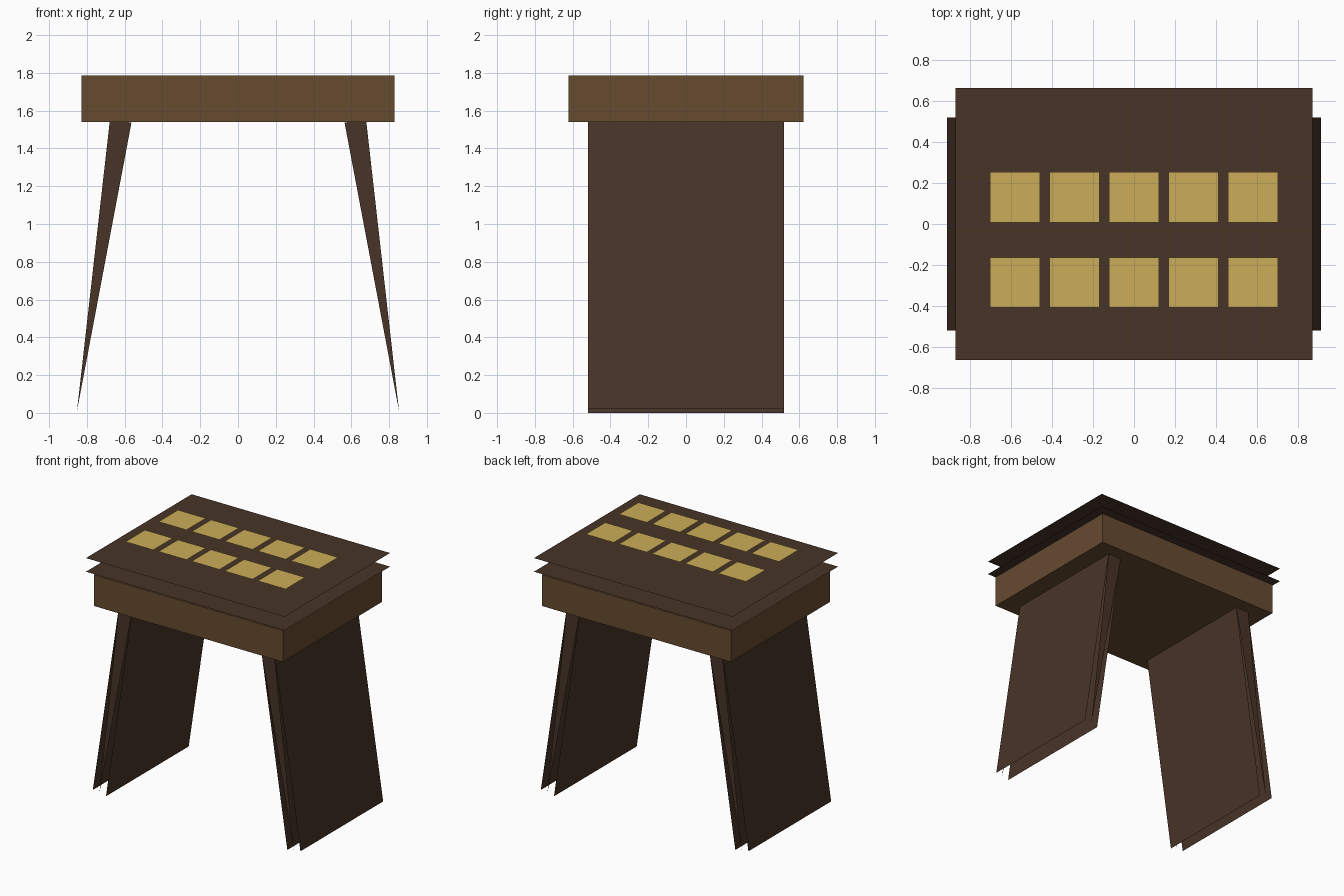
import bpy
from mathutils import Vector

if "Cube" in bpy.data.objects:
    bpy.data.objects.remove(bpy.data.objects["Cube"])


def material(name, rgb):
    m = bpy.data.materials.new(name)
    m.diffuse_color = (*rgb, 1)
    m.use_nodes = True
    m.node_tree.nodes["Principled BSDF"].inputs["Base Color"].default_value = m.diffuse_color
    return m


DARK = material("dark_wood", (0.065, 0.034, 0.020))
MID = material("mid_wood", (0.136, 0.070, 0.030))
GOLD = material("gold", (0.60, 0.42, 0.10))


def mesh_object(name, verts, faces, mat):
    me = bpy.data.meshes.new(name)
    me.from_pydata(verts, [], faces)
    me.materials.append(mat)
    ob = bpy.data.objects.new(name, me)
    bpy.context.collection.objects.link(ob)
    return ob


def sheet(name, cx, cy, z, sx, sy, mat):
    """Flat horizontal rectangle facing up."""
    x, y = sx / 2, sy / 2
    return mesh_object(name, [(cx - x, cy - y, z), (cx + x, cy - y, z),
                              (cx + x, cy + y, z), (cx - x, cy + y, z)],
                       [(0, 1, 2, 3)], mat)


# apron box under the table top
bpy.ops.mesh.primitive_cube_add(size=1, location=(0, 0, 1.663))
apron = bpy.context.object
apron.name = "apron"
apron.scale = (1.656, 1.244, 0.247)
apron.data.materials.append(MID)

# table top: lower and upper sheets without rims
top_lower = sheet("top_lower_sheet", 0, 0, 1.815, 1.74, 1.324, DARK)
top_lower.data.flip_normals()
sheet("top_upper_sheet", 0, 0, 1.923, 1.74, 1.324, DARK)

# two rows of five floating square tiles
for row, y in enumerate((-0.285, 0.13)):
    for col in range(5):
        sheet(f"tile_{row}_{col}", (col - 2) * 0.29, y, 2.0, 0.245, 0.245, GOLD)

# splayed legs: inner and outer boards, with tapering triangles closing the ends
HALF = 0.518
INNER = ((0.564, 1.537), (0.795, 0.0))
OUTER = ((0.678, 1.553), (0.91, 0.02))
TIP = (0.8525, 0.01)

for label, s in (("left", -1), ("right", 1)):
    for part, ((xt, zt), (xb, zb)), out in (("inner", INNER, -1), ("outer", OUTER, 1)):
        verts = [(s * xb, -HALF, zb), (s * xb, HALF, zb),
                 (s * xt, HALF, zt), (s * xt, -HALF, zt)]
        ob = mesh_object(f"{label}_leg_{part}_board", verts, [(0, 1, 2, 3)], DARK)
        if ob.data.polygons[0].normal.x * s * out < 0:
            ob.data.flip_normals()
    for end, y in (("front", -HALF), ("back", HALF)):
        verts = [(s * x, y, z) for x, z in (INNER[0], OUTER[0], TIP)]
        ob = mesh_object(f"{label}_leg_{end}_end", verts, [(0, 1, 2)], DARK)
        if ob.data.polygons[0].normal.y * y < 0:
            ob.data.flip_normals()
